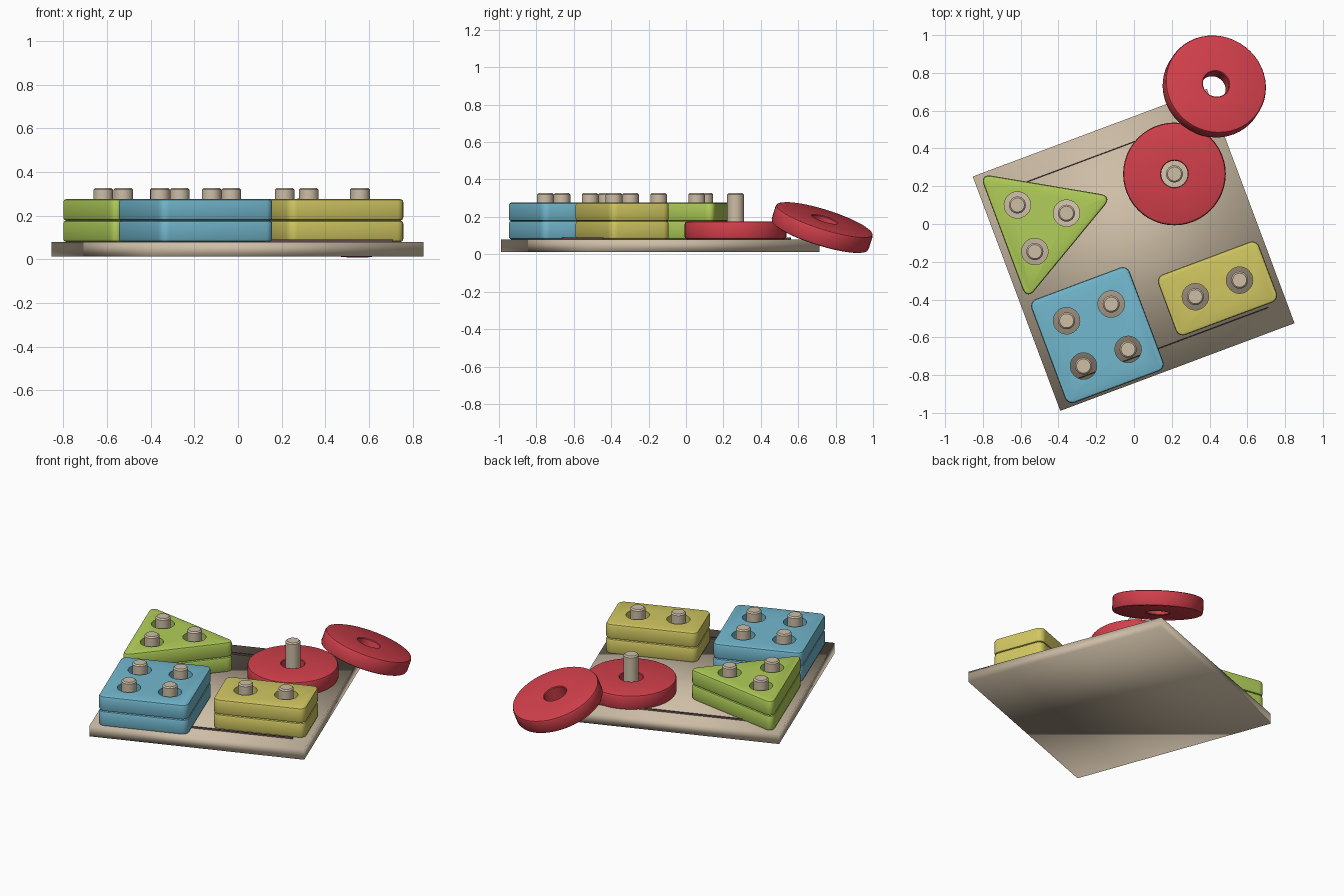
import bpy, bmesh, math
from mathutils import Matrix, Vector

if "Cube" in bpy.data.objects:
    bpy.data.objects.remove(bpy.data.objects["Cube"], do_unlink=True)

TURN = math.radians(20.5)          # the whole board is turned on the ground
PEG_R, HOLE_R = 0.045, 0.07
BOARD_TOP, LAYER, PEG_TOP = 0.08, 0.098, 0.327


def material(name, rgb):
    m = bpy.data.materials.new(name)
    m.use_nodes = True
    m.diffuse_color = (*rgb, 1)
    bsdf = next(n for n in m.node_tree.nodes if n.type == 'BSDF_PRINCIPLED')
    bsdf.inputs["Base Color"].default_value = (*rgb, 1)
    return m


wood = material("pale wood", (0.61, 0.51, 0.38))
green = material("lime green", (0.44, 0.62, 0.10))
blue = material("sky blue", (0.17, 0.48, 0.62))
yellow = material("mustard yellow", (0.64, 0.57, 0.12))
red = material("red", (0.64, 0.05, 0.07))
brown = material("dark brown", (0.14, 0.08, 0.08))


def make(name, bm, mat, loc=(0, 0, 0), turn=0.0):
    bmesh.ops.recalc_face_normals(bm, faces=bm.faces)
    mesh = bpy.data.meshes.new(name)
    bm.to_mesh(mesh)
    bm.free()
    ob = bpy.data.objects.new(name, mesh)
    bpy.context.collection.objects.link(ob)
    ob.location = loc
    ob.rotation_euler.z = turn
    if mat:
        mesh.materials.append(mat)
    return ob


def activate(ob):
    bpy.ops.object.select_all(action='DESELECT')
    ob.select_set(True)
    bpy.context.view_layer.objects.active = ob


def smooth(ob, degrees=40):
    activate(ob)
    bpy.ops.object.shade_smooth_by_angle(angle=math.radians(degrees))


def box(name, size, loc, mat):
    bm = bmesh.new()
    bmesh.ops.create_cube(bm, size=1, matrix=Matrix.Diagonal((*size, 1)))
    return make(name, bm, mat, loc, TURN)


def lathe(name, profile, mat, loc, steps=40, closed=False):
    """Spin (radius, height) points around z."""
    bm = bmesh.new()
    verts = [bm.verts.new((r, 0, z)) for r, z in profile]
    edges = [bm.edges.new(p) for p in zip(verts, verts[1:])]
    if closed:
        edges.append(bm.edges.new((verts[-1], verts[0])))
    bmesh.ops.spin(bm, geom=verts + edges, cent=(0, 0, 0), axis=(0, 0, 1),
                   angle=math.tau, steps=steps)
    bmesh.ops.remove_doubles(bm, verts=bm.verts, dist=1e-4)
    ob = make(name, bm, mat, loc)
    smooth(ob)
    return ob


def peg(name, x, y):
    r, b = PEG_R, 0.008
    return lathe(name, [(0, BOARD_TOP - 0.01), (r, BOARD_TOP - 0.01), (r, PEG_TOP - b),
                        (r - b, PEG_TOP), (0, PEG_TOP)], wood, (x, y, 0), 24)


def ring(name, loc):
    """Flat disc with softened rims and a hole, centred on its origin."""
    R, r, h, b = 0.272, HOLE_R, 0.048, 0.014
    s = b * 0.3
    profile = [(R - b, -h), (R - s, -h + s), (R, -h + b), (R, h - b), (R - s, h - s), (R - b, h),
               (r + s, h), (r, h - s), (r, -h + s), (r + s, -h)]
    return lathe(name, profile, red, loc, 48, closed=True)


def block(name, corners, corner_cut, holes, centre, z, mat):
    """Rounded prism with round holes; corners and holes are in local coordinates."""
    bm = bmesh.new()
    base = bm.faces.new([bm.verts.new((x, y, 0)) for x, y in corners])
    top = bmesh.ops.extrude_face_region(bm, geom=[base])["geom"]
    bmesh.ops.translate(bm, vec=(0, 0, LAYER),
                        verts=[v for v in top if isinstance(v, bmesh.types.BMVert)])
    upright = [e for e in bm.edges if abs(e.verts[0].co.z - e.verts[1].co.z) > 0.01]
    bmesh.ops.bevel(bm, geom=upright, offset=corner_cut, segments=5, profile=0.5, affect='EDGES')
    ob = make(name, bm, mat, (*centre, z), TURN)

    cut = bmesh.new()
    for x, y in holes:
        bmesh.ops.create_cone(cut, cap_ends=True, segments=28, radius1=HOLE_R, radius2=HOLE_R,
                              depth=0.4, matrix=Matrix.Translation((x, y, 0.05)))
    cutter = make(name + "_cutter", cut, None, (*centre, z), TURN)
    cutter.hide_render = True

    bev = ob.modifiers.new("soft_edges", 'BEVEL')
    bev.width, bev.segments, bev.angle_limit = 0.013, 2, math.radians(50)
    boo = ob.modifiers.new("holes", 'BOOLEAN')
    boo.operation, boo.object, boo.solver = 'DIFFERENCE', cutter, 'EXACT'
    activate(ob)
    bpy.ops.object.modifier_apply(modifier=bev.name)
    bpy.ops.object.modifier_apply(modifier=boo.name)
    bpy.data.objects.remove(cutter, do_unlink=True)
    smooth(ob)


def stack(name, corners, corner_cut, holes, centre, mat):
    """Two equal blocks on a set of pegs."""
    for i, level in enumerate(("lower", "upper")):
        block(f"{level}_{name}", corners, corner_cut, holes, centre, BOARD_TOP + i * LAYER, mat)
    for i, (x, y) in enumerate(holes):
        p = Matrix.Rotation(TURN, 2) @ Vector((x, y)) + Vector(centre)
        peg(f"{name}_peg_{i + 1}", p.x, p.y)


def rectangle(w, d):
    return [(-w / 2, -d / 2), (w / 2, -d / 2), (w / 2, d / 2), (-w / 2, d / 2)]


def triangle(r):
    return [(r * math.cos(a), r * math.sin(a)) for a in (0, math.tau / 3, 2 * math.tau / 3)]


# Base board, softly shaded across its edges
board_centre = Vector((-0.002, -0.137))
board = box("base_board", (1.324, 1.324, 0.068), (*board_centre, 0.046), wood)
board.data.shade_smooth()

# Thin dark strips along the front and back of the board
for name, side in (("front_strip", -1), ("back_strip", 1)):
    p = board_centre + Matrix.Rotation(TURN, 2) @ Vector((0, side * 0.535))
    box(name, (1.12, 0.004, 0.012), (p.x, p.y, 0.085), brown)

# Block stacks
stack("triangle_block", triangle(0.412), 0.06, triangle(0.152), (-0.5, 0.004), green)
stack("square_block", rectangle(0.555, 0.585), 0.04, rectangle(0.252, 0.256),
      (-0.194, -0.588), blue)
stack("rectangle_block", rectangle(0.57, 0.342), 0.04, [(-0.125, 0), (0.125, 0)],
      (0.442, -0.341), yellow)

# Ring on its tall peg
ring("seated_ring", (0.214, 0.265, BOARD_TOP + 0.048))
peg("ring_peg", 0.214, 0.265)

# Loose ring leaning on the board edge
loose = ring("leaning_ring", (0.425, 0.728, 0.143))
axis = Vector((0.55 * math.sin(0.36), 0.835 * math.sin(0.36), math.cos(0.36)))
loose.rotation_mode = 'QUATERNION'
loose.rotation_quaternion = Vector((0, 0, 1)).rotation_difference(axis)
